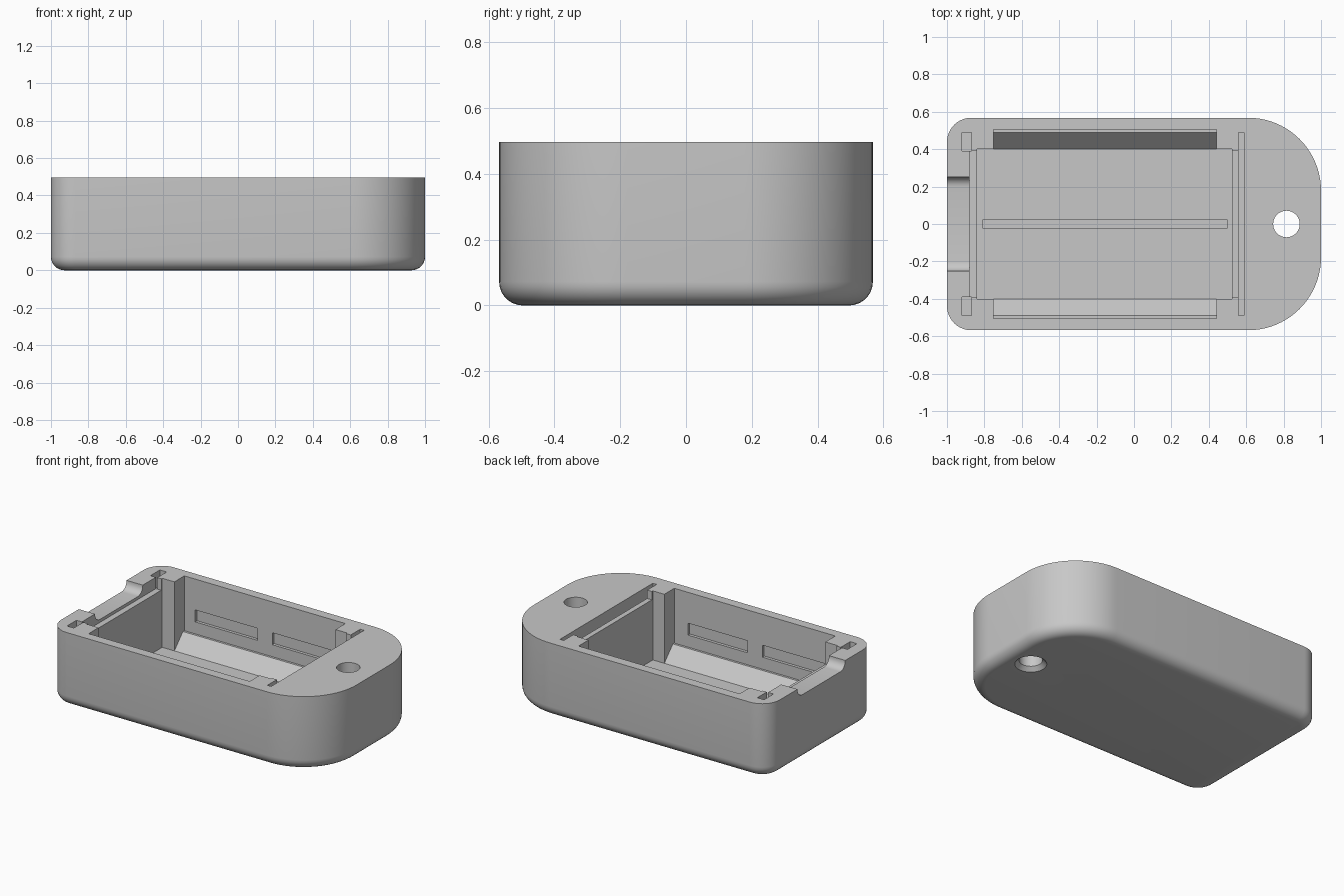
import bpy, bmesh, math
from mathutils import Vector

if "Cube" in bpy.data.objects:
    bpy.data.objects.remove(bpy.data.objects["Cube"])

COLOUR = (0.575, 0.575, 0.575, 1)
grey = bpy.data.materials.new("plain_grey")
grey.use_nodes = True
grey.diffuse_color = COLOUR
grey.node_tree.nodes["Principled BSDF"].inputs["Base Color"].default_value = COLOUR

HALF_Y, TOP, FLOOR, ABOVE = 0.568, 0.496, 0.035, 0.6


def add_object(name, bm):
    bmesh.ops.recalc_face_normals(bm, faces=bm.faces)
    mesh = bpy.data.meshes.new(name)
    bm.to_mesh(mesh)
    bm.free()
    mesh.materials.append(grey)
    obj = bpy.data.objects.new(name, mesh)
    bpy.context.collection.objects.link(obj)
    return obj


def prism(points, depth):
    """Extrude a closed ring of 3D points along a vector."""
    bm = bmesh.new()
    face = bm.faces.new([bm.verts.new(p) for p in points])
    new = bmesh.ops.extrude_face_region(bm, geom=[face])["geom"]
    bmesh.ops.translate(bm, vec=Vector(depth), verts=[v for v in new if isinstance(v, bmesh.types.BMVert)])
    return bm


def box(name, x0, x1, y0, y1, z0, z1=ABOVE):
    ring = [(x0, y0, z0), (x1, y0, z0), (x1, y1, z0), (x0, y1, z0)]
    return add_object(name, prism(ring, (0, 0, z1 - z0)))


def along_x(name, half_profile, x0, x1):
    """Prism along x from a (y, z) profile mirrored over y = 0."""
    ring = half_profile + [(-y, z) for y, z in reversed(half_profile)]
    return add_object(name, prism([(x0, y, z) for y, z in ring], (x1 - x0, 0, 0)))


def lathe(name, x, profile, steps=40):
    bm = bmesh.new()
    rings = [[bm.verts.new((x + r * math.cos(math.tau * i / steps),
                            r * math.sin(math.tau * i / steps), z))
              for i in range(steps)] for r, z in profile]
    for a, b in zip(rings, rings[1:]):
        for i in range(steps):
            j = (i + 1) % steps
            bm.faces.new((a[i], a[j], b[j], b[i]))
    bm.faces.new(rings[0])
    bm.faces.new(rings[-1])
    return add_object(name, bm)


def arc(cx, cy, r, start, steps):
    for i in range(steps + 1):
        a = math.radians(start + 90 * i / steps)
        yield (cx + r * math.cos(a), cy + r * math.sin(a), 0)


# Outer body: small corners at one end, large round corners at the other
SMALL, LARGE = 0.13, 0.39
outline = []
for cx, sy, r, start, steps in ((1 - LARGE, 1, LARGE, 0, 20), (SMALL - 1, 1, SMALL, 90, 10),
                                (SMALL - 1, -1, SMALL, 180, 10), (1 - LARGE, -1, LARGE, 270, 20)):
    outline += arc(cx, sy * (HALF_Y - r), r, start, steps)
bm = prism(outline, (0, 0, TOP))
bottom = [e for e in bm.edges if all(v.co.z < 0.001 for v in e.verts)]
bmesh.ops.bevel(bm, geom=bottom, offset=0.072, segments=7, profile=0.5, affect="EDGES")
body = add_object("case_body", bm)

cutters = []

# Main compartment and its wider middle with sloped lower sides
cutters.append(box("compartment", -0.84, 0.525, -0.4, 0.4, FLOOR))
cutters.append(along_x("wide_compartment",
                       [(0.505, ABOVE), (0.505, 0.13), (0.49, 0.13), (0.4, FLOOR)], -0.75, 0.44))

# Lowered tops of the two end panels
cutters.append(box("end_panel_step", -0.88, -0.83, -0.39, 0.39, 0.42))
cutters.append(box("inner_panel_step", 0.515, 0.565, -0.39, 0.39, 0.44))

# Cross groove behind the inner panel
cutters.append(box("cross_groove", 0.56, 0.588, -0.49, 0.49, 0.39))

# Clip slots in the corners and shallow wall recesses, on both sides
for s in (-1, 1):
    lo, hi = sorted((s * 0.39, s * 0.49))
    cutters.append(box("corner_slot", -0.92, -0.87, lo, hi, 0.39))
    lo, hi = sorted((s * 0.48, s * 0.525))
    for x0, x1 in ((-0.67, -0.21), (-0.1, 0.34)):
        cutters.append(box("wall_recess", x0, x1, lo, hi, 0.21, 0.29))

# End notch with curved lower corners
curve = [(0.2 + 0.052 * math.sin(math.radians(a)), 0.492 - 0.052 * math.cos(math.radians(a)))
         for a in range(90, -1, -15)]
cutters.append(along_x("end_notch", [(0.252, ABOVE)] + curve, -1.1, -0.86))

# Cord hole with a countersunk bottom
cutters.append(lathe("cord_hole", 0.815, [(0.097, -0.05), (0.097, 0), (0.071, 0.026), (0.071, ABOVE)]))

bpy.context.view_layer.objects.active = body
for cutter in cutters:
    cutter.hide_render = True
    mod = body.modifiers.new(cutter.name, "BOOLEAN")
    mod.operation, mod.solver, mod.object = "DIFFERENCE", "EXACT", cutter
    bpy.ops.object.modifier_apply(modifier=mod.name)
    bpy.data.objects.remove(cutter)

# Low rib along the floor
box("floor_rib", -0.81, 0.5, -0.023, 0.025, FLOOR - 0.01, FLOOR + 0.015)

# Smooth rounded surfaces, sharp cut edges
bpy.ops.object.select_all(action="DESELECT")
body.select_set(True)
bpy.ops.object.shade_smooth_by_angle(angle=math.radians(30))
